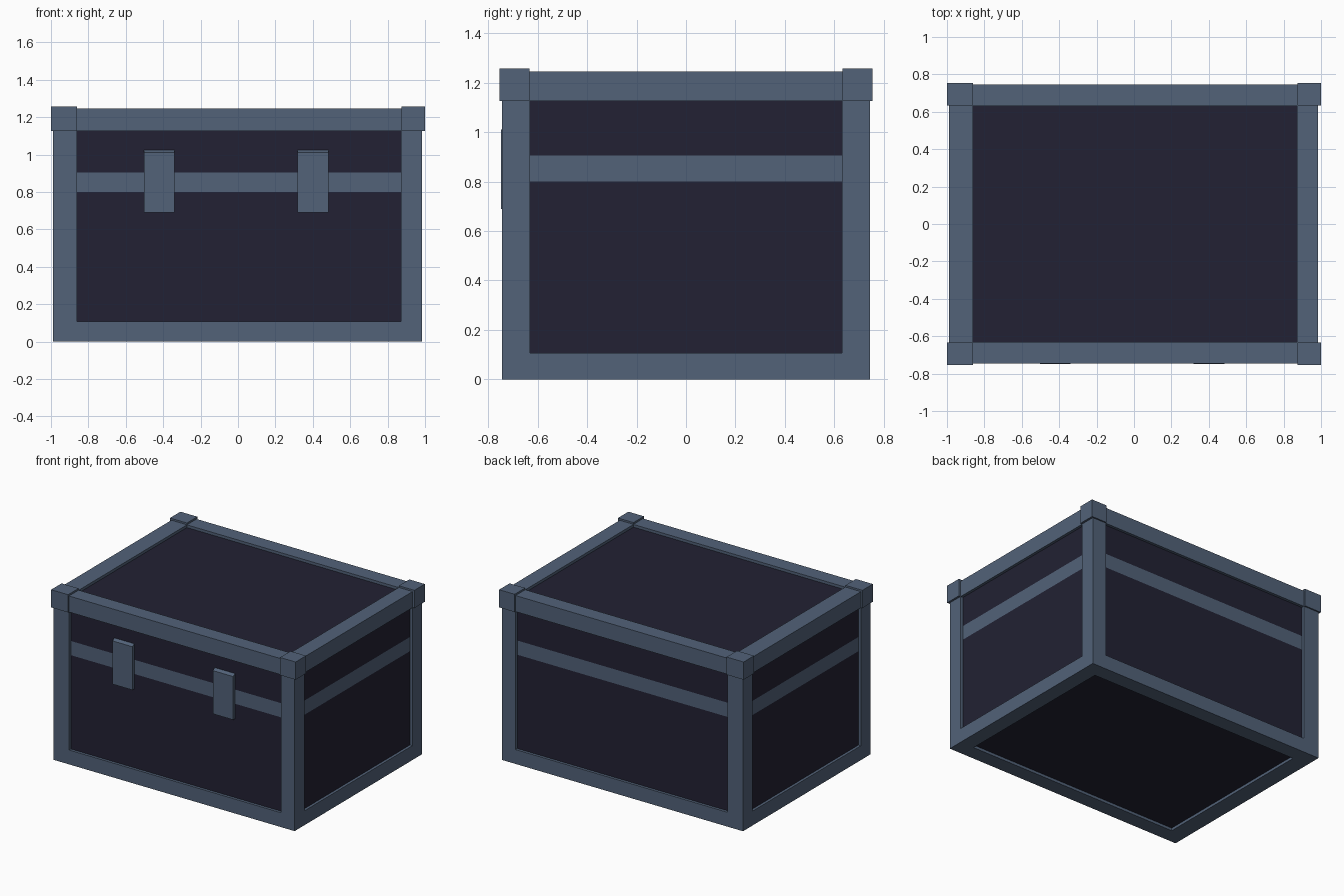
import bpy, bmesh
from mathutils import Vector

if "Cube" in bpy.data.objects:
    bpy.data.objects.remove(bpy.data.objects["Cube"])


def material(name, rgb):
    m = bpy.data.materials.new(name)
    m.diffuse_color = (*rgb, 1)
    m.use_nodes = True
    m.node_tree.nodes["Principled BSDF"].inputs["Base Color"].default_value = m.diffuse_color
    return m


STEEL = material("blue grey trim", (0.084, 0.122, 0.190))
DARK = material("dark navy panel", (0.0160, 0.0155, 0.0330))

# outer bounds of the trunk and the inner edges of its frame
LO, HI = Vector((-0.988, -0.745, 0.0)), Vector((0.985, 0.745, 1.245))
IN_LO, IN_HI = Vector((-0.86, -0.632, 0.106)), Vector((0.872, 0.632, 1.126))
RECESS = 0.02
BAND = (0.80, 0.905)


def add_object(name, bm, mats):
    bmesh.ops.recalc_face_normals(bm, faces=bm.faces[:])
    me = bpy.data.meshes.new(name)
    bm.to_mesh(me)
    bm.free()
    for m in mats:
        me.materials.append(m)
    ob = bpy.data.objects.new(name, me)
    bpy.context.collection.objects.link(ob)
    return ob


def box_mesh(lo, hi):
    bm = bmesh.new()
    bmesh.ops.create_cube(bm, size=1)
    for v in bm.verts:
        v.co = Vector([lo[i] if v.co[i] < 0 else hi[i] for i in range(3)])
    return bm


def cut(bm, faces, co, axis):
    no = Vector((0, 0, 0))
    no[axis] = 1
    geom = set(faces)
    for f in faces:
        geom.update(f.edges)
        geom.update(f.verts)
    bmesh.ops.bisect_plane(bm, geom=list(geom), plane_co=no * co, plane_no=no)


def is_inside(p, axis):
    return all(IN_LO[i] < p[i] < IN_HI[i] for i in range(3) if i != axis)


# trunk body: frame with six recessed panels
bm = box_mesh(LO, HI)
for axis in range(3):
    for co in (IN_LO[axis], IN_HI[axis]):
        cut(bm, bm.faces[:], co, axis)
bm.normal_update()
panels = []
for f in bm.faces[:]:
    n = f.normal.copy()
    axis = max(range(3), key=lambda i: abs(n[i]))
    if is_inside(f.calc_center_median(), axis):
        new = bmesh.ops.extrude_discrete_faces(bm, faces=[f])["faces"][0]
        for v in new.verts:
            v.co -= n * RECESS
        new.material_index = 1
        panels.append(new)

# trim band across the four upright panels
for co in BAND:
    cut(bm, [f for f in bm.faces if f.material_index == 1], co, 2)
bm.normal_update()
for f in bm.faces:
    if f.material_index == 1 and abs(f.normal.z) < 0.5:
        if BAND[0] < f.calc_center_median().z < BAND[1]:
            f.material_index = 0
add_object("trunk_body", bm, [STEEL, DARK])

# corner caps on the lid
for xn, x0, x1 in (("left", -1.0, -0.861), ("right", 0.873, 1.0)):
    for yn, y0, y1 in (("front", -0.755, -0.633), ("back", 0.633, 0.755)):
        bm = box_mesh((x0, y0, 1.127), (x1, y1, 1.258))
        add_object(f"{yn}_{xn}_corner_cap", bm, [STEEL])

# front latches with a sloping top edge
for name, x0, x1 in (("left", -0.503, -0.34), ("right", 0.318, 0.484)):
    bm = box_mesh((x0, -0.748, 0.69), (x1, -0.722, 1.025))
    for v in bm.verts:
        if v.co.z > 1 and v.co.y < -0.74:
            v.co.z = 1.01
    add_object(f"{name}_latch", bm, [STEEL])
